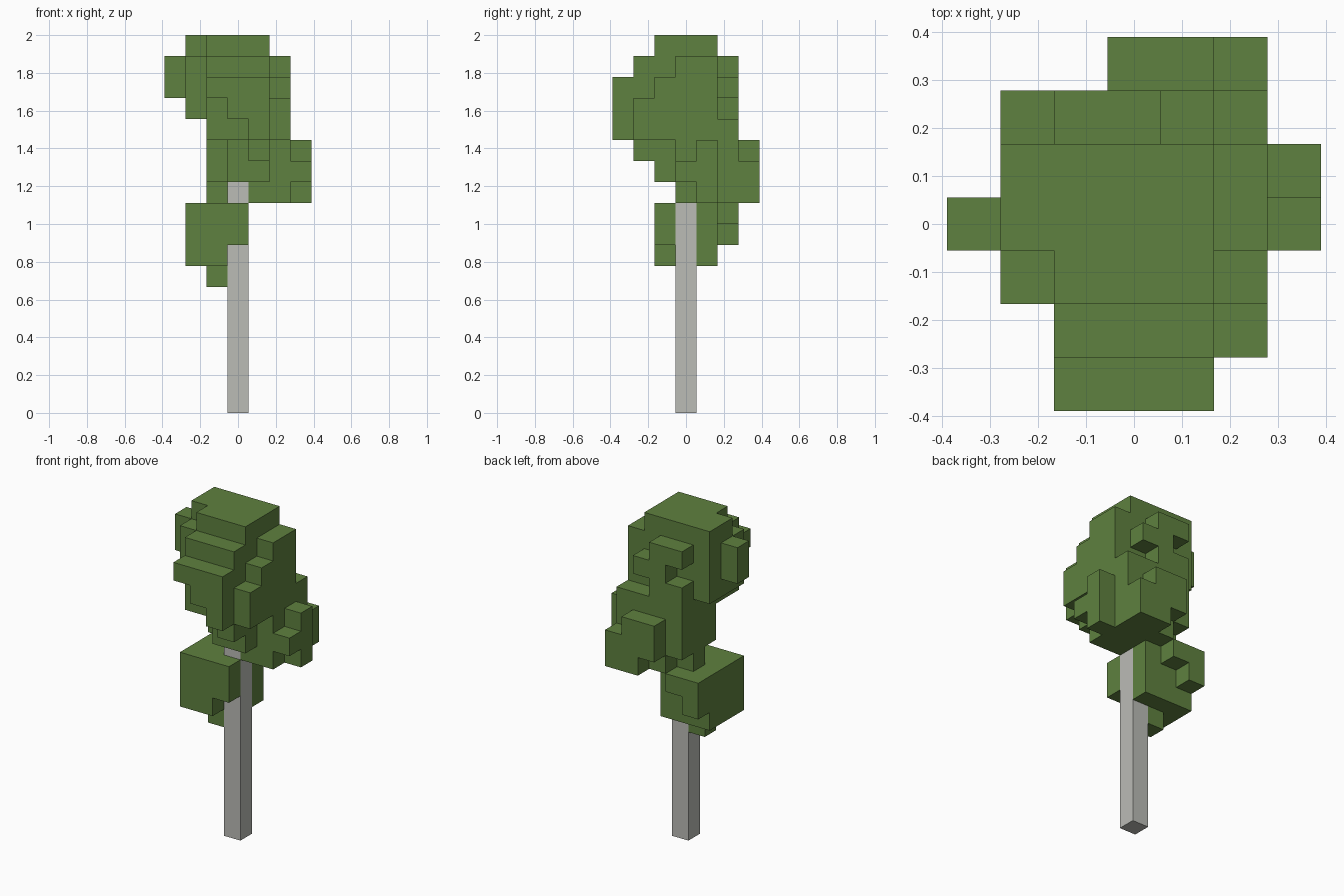
import bpy
import bmesh
from itertools import product
from mathutils import Vector

UNIT = 2 / 18  # edge length of one block

cube = bpy.data.objects.get("Cube")
if cube:
    bpy.data.objects.remove(cube, do_unlink=True)


def make_material(name, red, green, blue):
    material = bpy.data.materials.new(name)
    material.use_nodes = True
    colour = (red, green, blue, 1)
    material.diffuse_color = colour
    shader = material.node_tree.nodes["Principled BSDF"]
    shader.inputs["Base Color"].default_value = colour
    shader.inputs["Roughness"].default_value = 1
    return material


def span(value):
    """Turn a single index or a (first, last) pair into a range."""
    first, last = value if isinstance(value, tuple) else (value, value)
    return range(first, last + 1)


def fill(cells, x, y, z):
    """Add a box of blocks, given by inclusive index spans."""
    cells.update(product(span(x), span(y), span(z)))


def build(name, cells, material, neighbours=frozenset()):
    """Skin a set of blocks with only its outer faces."""
    bm = bmesh.new()
    solid = cells | neighbours
    for cell in sorted(cells):
        centre = Vector(cell) + Vector((0, 0, 0.5))
        for axis, sign in product(range(3), (-1, 1)):
            normal = Vector((0, 0, 0))
            normal[axis] = sign
            if tuple(int(a + b) for a, b in zip(cell, normal)) in solid:
                continue
            side = Vector((0, 0, 0))
            side[(axis + 1) % 3] = 0.5
            up = normal.cross(side)
            middle = centre + normal / 2
            corners = (-side - up, side - up, side + up, up - side)
            bm.faces.new([bm.verts.new((middle + c) * UNIT) for c in corners])
    bmesh.ops.remove_doubles(bm, verts=bm.verts, dist=UNIT / 100)
    bmesh.ops.dissolve_limit(bm, angle_limit=0.01, verts=bm.verts, edges=bm.edges)
    mesh = bpy.data.meshes.new(name)
    bm.to_mesh(mesh)
    bm.free()
    mesh.materials.append(material)
    obj = bpy.data.objects.new(name, mesh)
    bpy.context.collection.objects.link(obj)
    return obj


leaf_green = make_material("leaf green", 0.114, 0.220, 0.050)
bark_grey = make_material("bark grey", 0.497, 0.502, 0.468)

# Trunk
trunk = set()
fill(trunk, x=0, y=0, z=(0, 10))

# Crown core and left-hand wall
crown = set()
fill(crown, x=(-1, 1), y=(-1, 1), z=(13, 17))
fill(crown, x=-2, y=(0, 1), z=(14, 17))
fill(crown, x=-2, y=-1, z=(14, 16))
fill(crown, x=-3, y=0, z=(15, 16))

# Crown front terraces
fill(crown, x=(-1, 1), y=-2, z=(13, 16))
fill(crown, x=1, y=-2, z=12)
for step, first in enumerate((1, 0, -1)):
    fill(crown, x=(first, 1), y=-3, z=13 + step)

# Crown stepped side
fill(crown, x=2, y=(-2, 1), z=(13, 14))
fill(crown, x=2, y=(-1, 1), z=15)
fill(crown, x=2, y=(0, 1), z=16)

# Crown back
fill(crown, x=(-1, 2), y=2, z=(11, 13))
fill(crown, x=(-1, 0), y=2, z=14)
fill(crown, x=(0, 1), y=2, z=15)
fill(crown, x=(-1, 0), y=2, z=16)

# Crown underside
fill(crown, x=(0, 1), y=(-1, 1), z=(11, 12))
fill(crown, x=-1, y=(0, 1), z=(11, 12))
fill(crown, x=2, y=(0, 2), z=(10, 12))
fill(crown, x=(0, 1), y=(1, 2), z=10)
fill(crown, x=1, y=0, z=10)
fill(crown, x=-1, y=1, z=10)

# Crown side and back lumps
fill(crown, x=3, y=1, z=(10, 12))
fill(crown, x=3, y=0, z=11)
fill(crown, x=(1, 2), y=3, z=10)
fill(crown, x=(0, 2), y=3, z=11)
fill(crown, x=(0, 1), y=3, z=12)

# Lower leaf clump
clump = set()
fill(clump, x=(-2, -1), y=(-1, 1), z=(7, 9))
fill(clump, x=0, y=-1, z=(8, 9))
fill(clump, x=0, y=1, z=(7, 9))
fill(clump, x=-2, y=2, z=(8, 9))
fill(clump, x=-1, y=2, z=9)
fill(clump, x=-1, y=0, z=6)

build("trunk", trunk, bark_grey)
build("upper_crown", crown, leaf_green, trunk | clump)
build("lower_leaf_clump", clump, leaf_green, trunk | crown)
